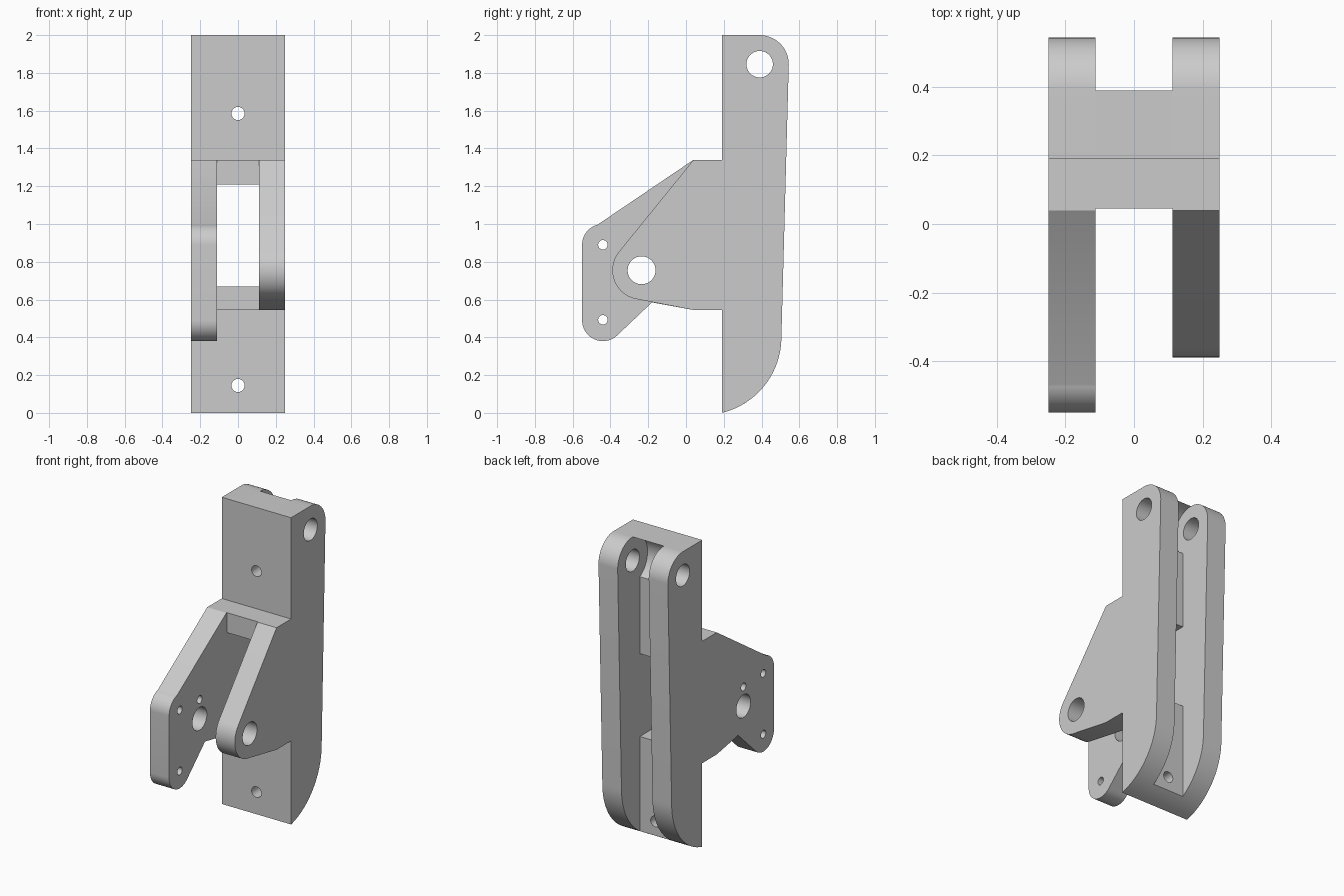
import bpy
import bmesh
from math import cos, sin, radians
from mathutils import Matrix, Vector

cube = bpy.data.objects.get("Cube")
if cube:
    bpy.data.objects.remove(cube, do_unlink=True)

GREY = (0.6, 0.6, 0.6, 1.0)
metal = bpy.data.materials.new("plain grey")
metal.use_nodes = True
metal.diffuse_color = GREY
metal.node_tree.nodes["Principled BSDF"].inputs["Base Color"].default_value = GREY

HALF_WIDTH, SLOT = 0.25, 0.112
PIN = (0.39, 1.846)         # upper pivot centre (y, z)
PIVOT = (-0.235, 0.755)     # front pivot centre
HEEL = (0.094, 0.4)         # centre of the rounded foot
WEB_BACK = 0.315


def arc(centre, radius, start, end, steps=20):
    """Points of an arc in the y-z plane, angles in degrees."""
    angles = [radians(start + (end - start) * i / steps) for i in range(steps + 1)]
    return [(centre[0] + radius * cos(a), centre[1] + radius * sin(a)) for a in angles]


def add_object(name, bm):
    bmesh.ops.recalc_face_normals(bm, faces=bm.faces)
    mesh = bpy.data.meshes.new(name)
    bm.to_mesh(mesh)
    bm.free()
    obj = bpy.data.objects.new(name, mesh)
    bpy.context.collection.objects.link(obj)
    mesh.materials.append(metal)
    return obj


def plate(name, profile, x0, x1):
    """Extrude a y-z profile from x0 to x1."""
    bm = bmesh.new()
    face = bm.faces.new([bm.verts.new((x0, y, z)) for y, z in profile])
    new = bmesh.ops.extrude_face_region(bm, geom=[face])["geom"]
    verts = [v for v in new if isinstance(v, bmesh.types.BMVert)]
    bmesh.ops.translate(bm, verts=verts, vec=Vector((x1 - x0, 0, 0)))
    return add_object(name, bm)


def drill(obj, centre, radius, axis):
    """Cut a round hole along the x or y axis."""
    bm = bmesh.new()
    turn = Matrix.Rotation(radians(90), 4, "Y" if axis == "X" else "X")
    bmesh.ops.create_cone(bm, cap_ends=True, segments=40, radius1=radius, radius2=radius,
                          depth=2, matrix=Matrix.Translation(centre) @ turn)
    cutter = add_object("hole_cutter", bm)
    cutter.hide_render = True
    mod = obj.modifiers.new("hole", "BOOLEAN")
    mod.operation, mod.solver, mod.object = "DIFFERENCE", "EXACT", cutter
    bpy.context.view_layer.update()
    graph = bpy.context.evaluated_depsgraph_get()
    result = bpy.data.meshes.new_from_object(obj.evaluated_get(graph))
    obj.modifiers.clear()
    obj.data = result
    bpy.data.objects.remove(cutter, do_unlink=True)


# Body outline shared by both side plates, from lower front step round to upper one
body = ([(0.04, 0.545), (0.19, 0.545)] + arc(HEEL, 0.411, -76.5, 0)
        + arc(PIN, 0.154, 0, 90) + [(0.19, 2.0), (0.19, 1.34), (0.04, 1.34)])

# Short arm ends in one round boss, long arm in a tall flange
short_tip = arc(PIVOT, 0.155, 141, 261)
long_tip = (arc((-0.44, 0.89), 0.11, 105, 180) + arc((-0.44, 0.49), 0.11, 180, 314)
            + [(-0.18, 0.585)])

short_plate = plate("short_arm_plate", body + short_tip, SLOT, HALF_WIDTH)
long_plate = plate("long_arm_plate", body + long_tip, -HALF_WIDTH, -SLOT)

# Pivot holes in both plates, mounting holes in the flange
for side in (short_plate, long_plate):
    drill(side, (0, *PIN), 0.07, "X")
    drill(side, (0, *PIVOT), 0.074, "X")
for y, z in ((-0.44, 0.89), (-0.44, 0.493), (PIVOT[0], 0.88)):
    drill(long_plate, (0, y, z), 0.025, "X")

# Upper web with a round pocket behind the top pivot
upper_web = plate("upper_web", [(0.19, 2.0)] + arc(PIN, 0.154, 90, 240.8)
                  + [(WEB_BACK, 1.21), (0.045, 1.21), (0.045, 1.34), (0.19, 1.34)],
                  -SLOT, SLOT)
drill(upper_web, (0, 0.2, 1.585), 0.035, "Y")

# Lower web following the rounded foot
lower_web = plate("lower_web", arc(HEEL, 0.411, -76.5, -57.5)
                  + [(WEB_BACK, 0.67), (0.045, 0.67), (0.045, 0.545), (0.19, 0.545)],
                  -SLOT, SLOT)
drill(lower_web, (0, 0.2, 0.145), 0.035, "Y")

# Smooth the rounded surfaces, keep edges crisp
bpy.ops.object.select_all(action="DESELECT")
for obj in (short_plate, long_plate, upper_web, lower_web):
    obj.select_set(True)
bpy.context.view_layer.objects.active = short_plate
bpy.ops.object.shade_smooth_by_angle(angle=radians(25))
